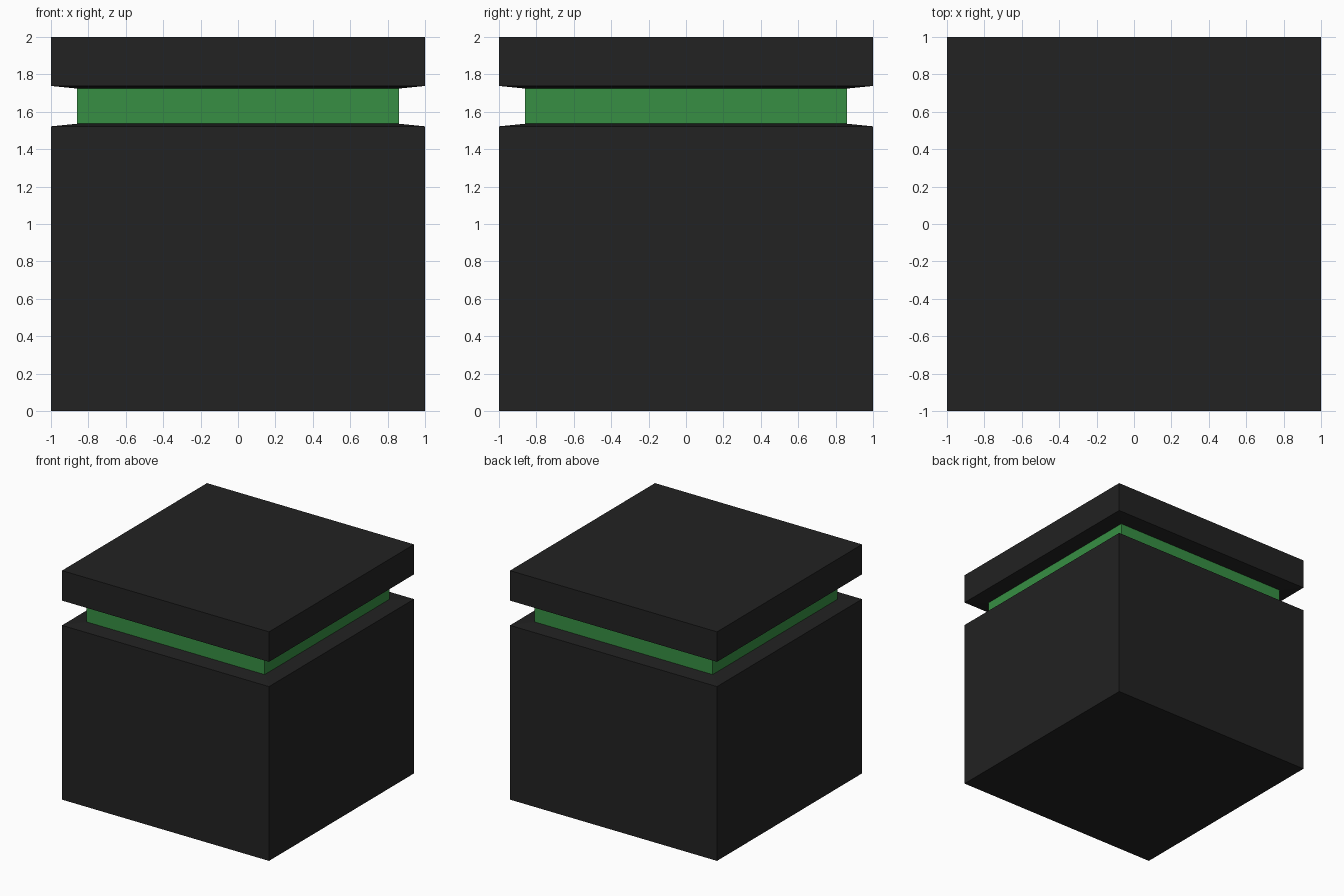
import bpy
import bmesh

if "Cube" in bpy.data.objects:
    bpy.data.objects.remove(bpy.data.objects["Cube"])


def material(name, color):
    mat = bpy.data.materials.new(name)
    mat.diffuse_color = (*color, 1.0)
    mat.use_nodes = True
    mat.node_tree.nodes["Principled BSDF"].inputs["Base Color"].default_value = mat.diffuse_color
    return mat


def square_loft(name, rings, mat, cap_bottom=False, cap_top=False):
    """Stack square rings given as (half_width, z) and skin them."""
    bm = bmesh.new()
    loops = [[bm.verts.new((sx * r, sy * r, z))
              for sx, sy in ((-1, -1), (1, -1), (1, 1), (-1, 1))]
             for r, z in rings]
    for low, high in zip(loops, loops[1:]):
        for i in range(4):
            j = (i + 1) % 4
            bm.faces.new((low[i], low[j], high[j], high[i]))
    if cap_bottom:
        bm.faces.new(loops[0][::-1])
    if cap_top:
        bm.faces.new(loops[-1])
    mesh = bpy.data.meshes.new(name)
    bm.to_mesh(mesh)
    bm.free()
    mesh.materials.append(mat)
    obj = bpy.data.objects.new(name, mesh)
    bpy.context.collection.objects.link(obj)
    return obj


black = material("charcoal_black", (0.016, 0.016, 0.016))
green = material("leaf_green", (0.038, 0.275, 0.056))

NECK = 0.86
NECK_LOW, NECK_HIGH = 1.536, 1.724

# Main block, with its top sloping gently up to the recessed band
square_loft("lower_block", [(1, 0), (1, 1.522), (NECK, NECK_LOW)],
            black, cap_bottom=True)

# Recessed green band
square_loft("recessed_band", [(NECK, NECK_LOW), (NECK, NECK_HIGH)], green)

# Lid, with a gently sloping underside
square_loft("lid", [(NECK, NECK_HIGH), (1, 1.738), (1, 2)],
            black, cap_top=True)
